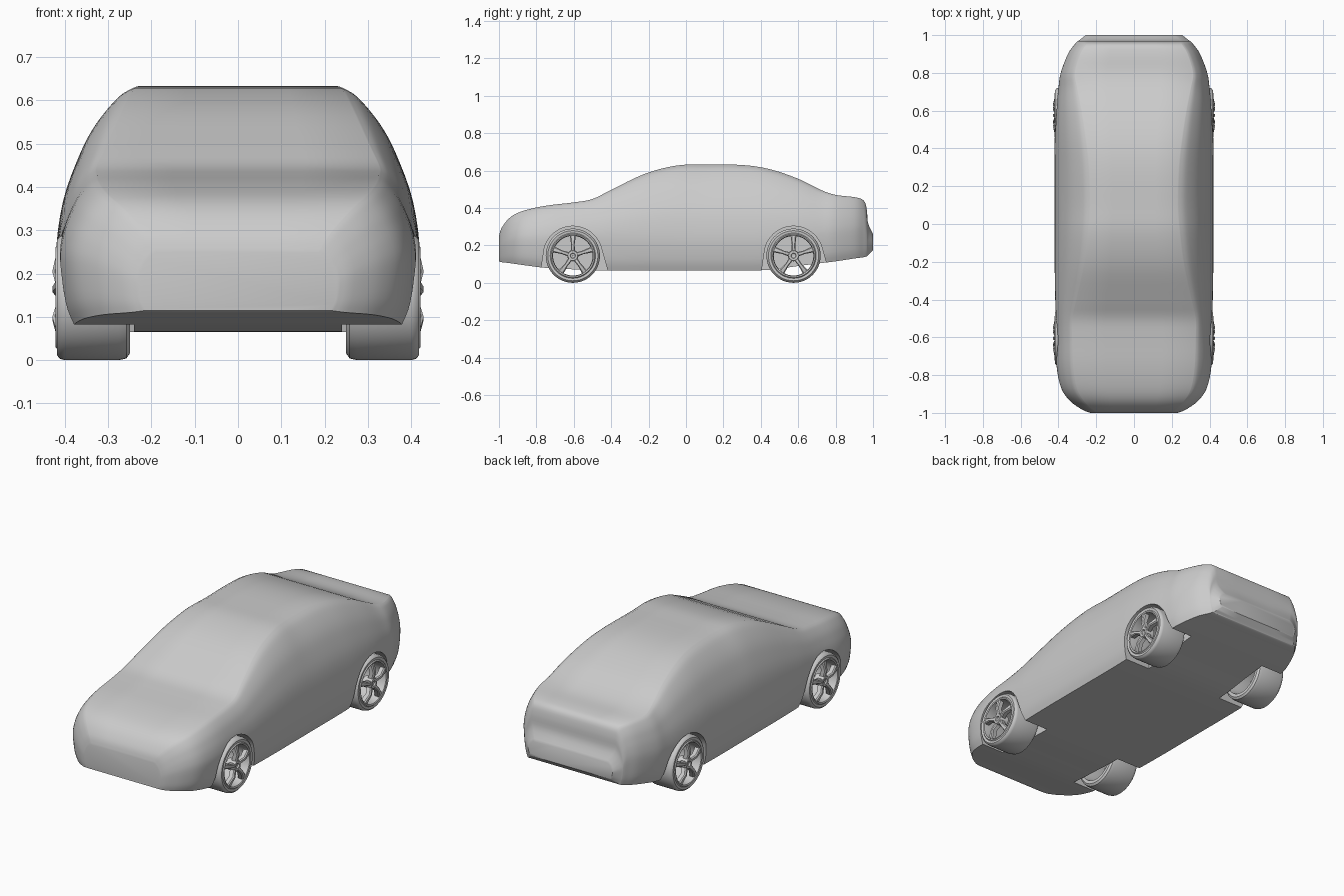
import bpy, bmesh, math
from mathutils import Vector, Matrix

if "Cube" in bpy.data.objects:
    bpy.data.objects.remove(bpy.data.objects["Cube"])

# Helpers
def spline(pts, n):
    """Catmull-Rom curve through pts, n samples per span."""
    p = [Vector(q) for q in pts]
    p = [p[0]] + p + [p[-1]]
    out = []
    for i in range(1, len(p) - 2):
        a, b, c, d = p[i - 1:i + 3]
        for k in range(n):
            t = k / n
            out.append(0.5 * (2 * b + (c - a) * t + (2 * a - 5 * b + 4 * c - d) * t * t
                              + (3 * b - a - 3 * c + d) * t ** 3))
    return out + [p[-2]]

def finish(bm, name, angle=35):
    bmesh.ops.recalc_face_normals(bm, faces=bm.faces)
    me = bpy.data.meshes.new(name)
    bm.to_mesh(me)
    bm.free()
    ob = bpy.data.objects.new(name, me)
    bpy.context.collection.objects.link(ob)
    bpy.ops.object.select_all(action='DESELECT')
    ob.select_set(True)
    bpy.context.view_layer.objects.active = ob
    if angle:
        bpy.ops.object.shade_smooth_by_angle(angle=math.radians(angle))
    return ob

def loft(bm, rings, close_rings=False):
    rows = [[bm.verts.new(p) for p in r] for r in rings]
    n = len(rows[0])
    pairs = list(zip(rows, rows[1:])) + ([(rows[-1], rows[0])] if close_rings else [])
    for a, b in pairs:
        for i in range(n):
            j = (i + 1) % n
            bm.faces.new((a[i], a[j], b[j], b[i]))
    return rows

# Body stations: y, bottom z, top z, half width, top half width
stations = [
    (-1.0, .115, .25, .23, .19), (-.985, .11, .295, .27, .22), (-.94, .105, .35, .335, .27),
    (-.87, .095, .385, .385, .31), (-.75, .08, .412, .41, .33), (-.6, .072, .43, .412, .335),
    (-.5, .067, .448, .413, .335), (-.4, .065, .497, .417, .315), (-.22, .065, .583, .42, .28),
    (-.05, .065, .627, .42, .26), (.1, .065, .632, .42, .25), (.3, .065, .63, .42, .255),
    (.45, .07, .607, .42, .27), (.6, .09, .556, .413, .29), (.72, .105, .497, .40, .31),
    (.8, .115, .47, .388, .32), (.9, .13, .458, .35, .29), (.95, .137, .44, .315, .26),
    (.967, .142, .39, .30, .255), (.973, .148, .32, .29, .25), (1.0, .175, .26, .255, .22)]
# Side curve from widest line to roof edge: height fraction, inward fraction
side = [(.33, .1), (.6, .33), (.78, .56), (.94, .88), (1, 1.12)]

def section(s):
    y, zb, zt, w, wt = s
    zm = zb + .45 * (min(zt, .45) - zb)
    pts = [(w * .93, zb), (w * .975, zb + .35 * (zm - zb)), (w, zm)]
    pts += [(w - d * (w - wt), zm + f * (zt - zm)) for f, d in side]
    half = [Vector((w * .45, zb))] + spline(pts, 4) + [Vector((wt * .45, zt))]
    return ([(p.x, y, p.y) for p in half] + [(0, y, zt)]
            + [(-p.x, y, p.y) for p in reversed(half)] + [(0, y, zb)])

bm = bmesh.new()
rows = loft(bm, [section(s) for s in spline([s for s in stations], 4)])
bm.faces.new(rows[0])
bm.faces.new(rows[-1])
body = finish(bm, "car_body", None)

# Wheel wells cut from both sides
R, WZ = .145, .145
AXLES = {"front": -.605, "rear": .575}
bm = bmesh.new()
for yc in AXLES.values():
    arch = [(yc - .185, .0), (yc - .17, .07)]
    arch += [(yc - .158 * math.cos(a), WZ + .158 * math.sin(a))
             for a in [math.radians(15 + 150 * k / 24) for k in range(25)]]
    arch += [(yc + .185, .07), (yc + .205, .0)]
    for sx in (-1, 1):
        rows = loft(bm, [[(sx * x, y, z) for y, z in arch] for x in (.24, .6)])
        for r in rows:
            bm.faces.new(r)
cutter = finish(bm, "wheel_well_cutter", None)
cutter.hide_render = True
bpy.context.view_layer.objects.active = body
mod = body.modifiers.new("wells", 'BOOLEAN')
mod.object, mod.operation, mod.solver = cutter, 'DIFFERENCE', 'EXACT'
bpy.ops.object.modifier_apply(modifier=mod.name)
bpy.data.objects.remove(cutter)
body.select_set(True)
bpy.ops.object.shade_smooth_by_angle(angle=math.radians(35))

# Wheels: open barrel with tyre, five spokes and hub
tyre = [(.106, .395), (.109, .418), (.116, .421), (.121, .416), (.134, .418), (.142, .411), (.145, .40),
        (.145, .275), (.141, .258), (.13, .25), (.113, .25), (.108, .27)]
hub = [(.001, .412), (.012, .414), (.014, .422), (.026, .422), (.03, .415), (.03, .37), (.001, .37)]

def lathe(bm, profile, sx, yc, seg=48):
    ang = [2 * math.pi * k / seg for k in range(seg)]
    loft(bm, [[(sx * x, yc + r * math.cos(a), WZ + r * math.sin(a)) for r, x in profile]
              for a in ang], True)

def spokes(bm, sx, yc):
    for k in range(5):
        rot = Matrix.Rotation(2 * math.pi * k / 5, 4, 'X')
        rings = []
        # radius, half width, outer x
        for r, h, x in ((.018, .012, .418), (.06, .0095, .429), (.108, .016, .418)):
            ring = [(x - .028, -h), (x - .006, -h), (x, -h * .6),
                    (x, h * .6), (x - .006, h), (x - .028, h)]
            pts = [rot @ Vector((px, py, r)) for px, py in ring]
            rings.append([(sx * p.x, yc + p.y, WZ + p.z) for p in pts])
        for r in (lambda q: (q[0], q[-1]))(loft(bm, rings)):
            bm.faces.new(r)

for end, yc in AXLES.items():
    for label, sx in (("left", -1), ("right", 1)):
        for part, build in (("tyre", lambda b: lathe(b, tyre, sx, yc)),
                            ("hub", lambda b: lathe(b, hub, sx, yc, 24)),
                            ("spokes", lambda b: spokes(b, sx, yc))):
            bm = bmesh.new()
            build(bm)
            finish(bm, f"{end}_{label}_{part}")
